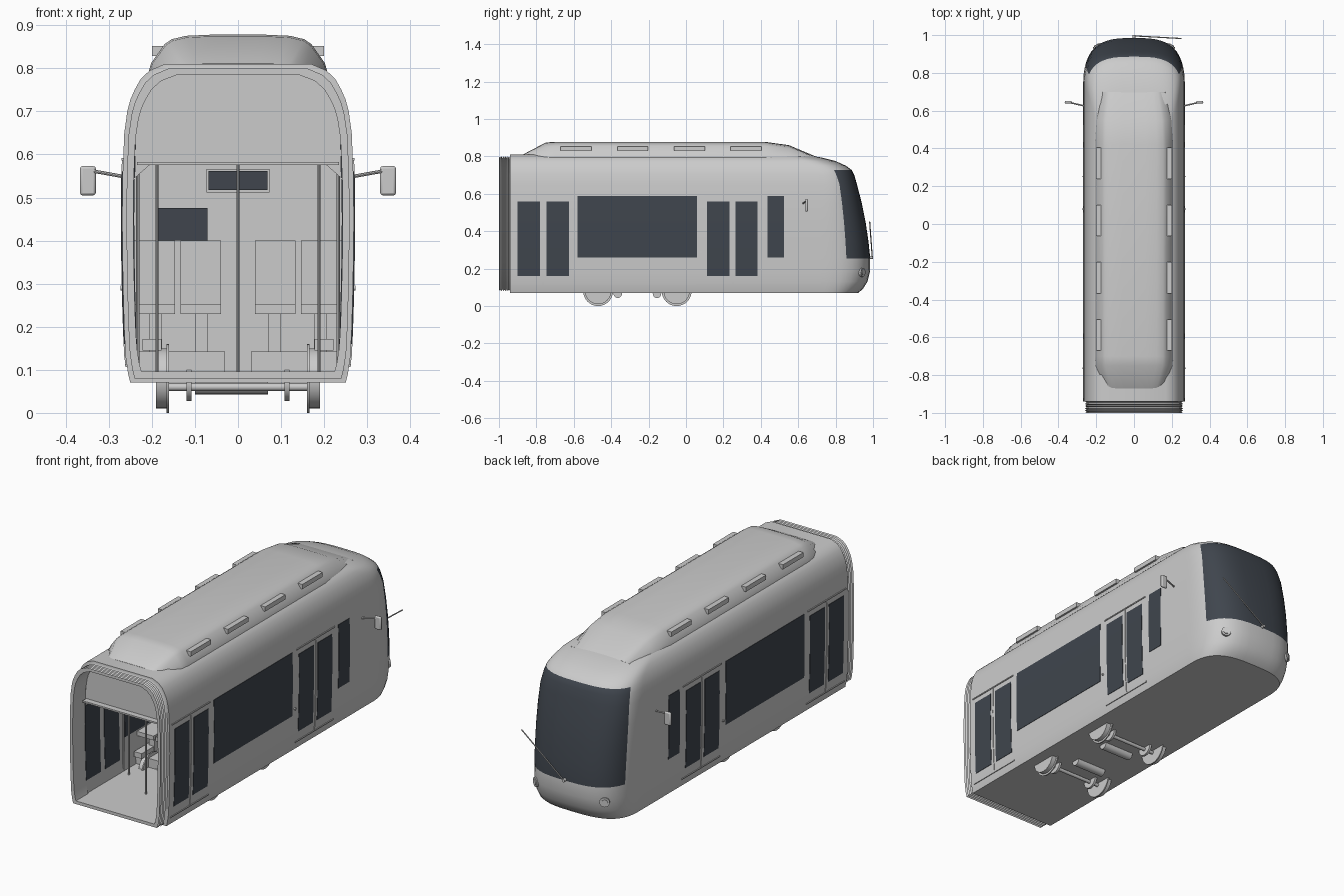
import bpy
import bmesh
from math import sin, cos, radians
from mathutils import Vector

default_cube = bpy.data.objects.get("Cube")
if default_cube:
    bpy.data.objects.remove(default_cube, do_unlink=True)


def make_material(name, colour):
    material = bpy.data.materials.new(name)
    material.use_nodes = True
    material.diffuse_color = (*colour, 1)
    shader = material.node_tree.nodes["Principled BSDF"]
    shader.inputs["Base Color"].default_value = (*colour, 1)
    return material


grey = make_material("light grey", (.6, .6, .6))
glass = make_material("dark glass", (.05, .06, .075))
parts = []


def finish(name, bm, materials, inward=False):
    bmesh.ops.recalc_face_normals(bm, faces=bm.faces)
    if inward:
        bmesh.ops.reverse_faces(bm, faces=bm.faces)
    mesh = bpy.data.meshes.new(name)
    bm.to_mesh(mesh)
    bm.free()
    for material in materials:
        mesh.materials.append(material)
    part = bpy.data.objects.new(name, mesh)
    bpy.context.collection.objects.link(part)
    parts.append(part)
    return part


def loft(name, loops, materials=(grey,), closed=True, start=True, end=True, rule=None, inward=False):
    """Skin a list of equal point loops, with optional end caps."""
    bm = bmesh.new()
    rings = [[bm.verts.new(point) for point in loop] for loop in loops]
    count = len(rings[0])
    for i, (low, high) in enumerate(zip(rings, rings[1:])):
        for j in range(count if closed else count - 1):
            k = (j + 1) % count
            face = bm.faces.new((low[j], low[k], high[k], high[j]))
            face.material_index = rule(i, j) if rule else 0
    if start:
        bm.faces.new(rings[0])
    if end:
        bm.faces.new(rings[-1])
    return finish(name, bm, materials, inward)


def box(name, low, high, material=grey):
    (x0, y0, z0), (x1, y1, z1) = low, high
    loops = [[(x0, y0, z), (x1, y0, z), (x1, y1, z), (x0, y1, z)] for z in (z0, z1)]
    return loft(name, loops, (material,))


def rod(name, a, b, radius, sides=12):
    a, b = Vector(a), Vector(b)
    bm = bmesh.new()
    bmesh.ops.create_cone(bm, cap_ends=True, segments=sides, radius1=radius,
                          radius2=radius, depth=(b - a).length)
    turn = (b - a).to_track_quat("Z", "Y").to_matrix()
    bmesh.ops.rotate(bm, verts=bm.verts, matrix=turn)
    bmesh.ops.translate(bm, verts=bm.verts, vec=(a + b) / 2)
    return finish(name, bm, (grey,))


# Body levels: height, half width, start of nose curve, nose tip
levels = [(.07, .25, .72, .92), (.09, .255, .72, .945), (.13, .261, .72, .97),
          (.19, .264, .72, .985), (.255, .266, .72, .985), (.35, .268, .72, .975),
          (.45, .269, .72, .96), (.55, .268, .72, .94), (.65, .264, .72, .914),
          (.7, .257, .7, .9), (.727, .25, .69, .886), (.75, .24, .67, .855),
          (.775, .226, .62, .8), (.795, .205, .55, .72), (.81, .17, .45, .62)]
BACK, BOTTOM, TOP = -.94, .07, .81


def half_width(z):
    for (z0, w0, *_), (z1, w1, *_) in zip(levels, levels[1:]):
        if z <= z1:
            return w0 + (w1 - w0) * (z - z0) / (z1 - z0)
    return levels[-1][1]


def nose(level, angle):
    z, w, y0, tip = level
    s, c = sin(radians(angle)), max(cos(radians(angle)), 0)
    x = w * abs(s) ** (2 / 3) * (1 if s > 0 else -1)
    return (x, y0 + (tip - y0) * c ** (2 / 3), z)


# Body shell, open at the gangway; the windscreen is a block of nose faces
EDGE = 68
half = [EDGE * i / 8 for i in range(9)] + [74, 80, 85, 88, 90]
angles = [-a for a in reversed(half[1:])] + half


def windscreen(i, j):
    if not 1 <= j <= len(angles) - 1:
        return 0
    inside = max(abs(angles[j - 1]), abs(angles[j])) <= EDGE
    return int(inside and .25 < levels[i][0] < .72)


shell = [[(-lv[1], BACK, lv[0])] + [nose(lv, a) for a in angles] + [(lv[1], BACK, lv[0])]
         for lv in levels]
loft("body_shell", shell, (grey, glass), closed=False, rule=windscreen)


# Gangway bellows: ribs outside, lining inside
def section(inset, y):
    scale = (TOP - BOTTOM - 2 * inset) / (TOP - BOTTOM)
    side = [(lv[1] - inset, BOTTOM + inset + (lv[0] - BOTTOM) * scale) for lv in levels]
    return [(x, y, z) for x, z in side] + [(-x, y, z) for x, z in reversed(side)]


LINING, DOORWAY = .026, -.9
ribs = [section(.018 if i % 2 else .01, BACK - .06 * i / 10) for i in range(11)]
loft("gangway_bellows", [section(0, BACK)] + ribs + [section(LINING, -1), section(LINING, DOORWAY)],
     start=False, end=False)

# Passenger room with lowered ceiling, and the panel above its entrance
CEILING, FLOOR, PARTITION = .58, .096, .6
wall = [(half_width(z) - LINING, z) for z in (FLOOR, .13, .25, .4, .545)] + [(.2, CEILING)]
room = wall + [(-x, z) for x, z in reversed(wall)]
loft("passenger_room", [[(x, y, z) for x, z in room] for y in (DOORWAY, PARTITION)],
     start=False, inward=True)
upper = [p for p in section(LINING, DOORWAY) if p[2] > CEILING]
corners = [(-.24, DOORWAY, .545), (-.2, DOORWAY, CEILING), (.2, DOORWAY, CEILING), (.24, DOORWAY, .545)]
bm = bmesh.new()
bm.faces.new([bm.verts.new(p) for p in upper + corners])
finish("entrance_panel", bm, (grey,))
box("entrance_lintel", (-.235, -.93, .575), (.235, DOORWAY, .583))


# Plates that follow the curve of the side walls
def wall_plate(name, side, y0, y1, z0, z1, offset, material):
    heights = [z0] + [lv[0] for lv in levels if z0 < lv[0] < z1] + [z1]
    loops = []
    for z in heights:
        outer = half_width(z) + offset
        inner = outer - .004
        loops.append([(side * x, y, z) for x, y in ((outer, y0), (outer, y1), (inner, y1), (inner, y0))])
    loft(name, loops, (material,))


windows = [("rear_door_glass", -.9, -.78, .16, .56), ("rear_door_glass", -.745, -.625, .16, .56),
           ("large_window", -.58, .06, .26, .587), ("front_door_glass", .112, .232, .16, .56),
           ("front_door_glass", .265, .382, .16, .56), ("small_window", .435, .525, .26, .587)]
for side in (1, -1):
    for name, y0, y1, z0, z1 in windows:
        wall_plate(name, side, y0, y1, z0, z1, .002, glass)
        wall_plate(name + "_inside", side, y0, y1, z0, min(z1, .543), -.024, glass)
    for y in (-.92, .095):
        wall_plate("door_top_rail", side, y, y + .31, .586, .592, .004, grey)
        wall_plate("door_sill_rail", side, y, y + .31, .107, .113, .004, grey)
        wall_plate("door_seam", side, y + .153, y + .159, .113, .586, .003, grey)
    rod("door_button", (side * .26, .08, .29), (side * .273, .08, .29), .006)

    # Mirrors
    rod("mirror_arm", (side * .262, .625, .548), (side * .34, .643, .562), .004, 8)
    mirror = box("mirror", (side * .33, .638, .505), (side * .367, .652, .573))
    bevel = mirror.modifiers.new("rounded", "BEVEL")
    bevel.width = .006
    bevel.segments = 2

    # Headlights
    x, y, z = nose(levels[3], side * 40)
    rod("headlight_ring", (x * .9, y - .03, z - .01), (x * 1.01, y + .005, z - .01), .024, 20)
    rod("headlight_lens", (x * .9, y - .03, z - .01), (x * 1.02, y + .008, z - .01), .015, 16)

# Roof fairing: station, half width, top height
ROOF = .79
stations = [(-.87, .16, .811), (-.75, .205, .874), (-.7, .208, .878), (.42, .208, .878),
            (.55, .2, .86), (.7, .17, .797)]
arch = [(1, 0), (.97, .25), (.82, .75), (.74, .88), (.58, .97), (.3, 1)]
arch += [(-x, z) for x, z in reversed(arch)]
loft("roof_fairing", [[(w * u, y, ROOF + (top - ROOF) * v) for u, v in arch] for y, w, top in stations])
for side in (1, -1):
    for i in range(4):
        y = -.67 + i * .303
        box("roof_vent", (side * .17, y, .828), (side * .2, y + .165, .852))

# Windscreen wiper
rod("wiper_arm", (0, .996, .26), (.25, .982, .45), .003, 8)
rod("wiper_pivot", (0, .97, .26), (0, 1, .26), .008)

# Running gear
AXLE = .08
for y in (-.47, -.05):
    rod("axle", (-.17, y, AXLE - .02), (.17, y, AXLE - .02), .009)
    for side in (1, -1):
        rod("wheel", (side * .164, y, AXLE), (side * .19, y, AXLE), .07, 32)
        rod("wheel_flange", (side * .16, y, AXLE), (side * .166, y, AXLE), AXLE, 32)
        rod("brake_disc", (side * .108, y, AXLE - .01), (side * .12, y, AXLE - .01), .042, 24)
        box("wheel_cover", (side * .178, y - .06, .145), (side * .222, y + .06, .172))
for y in (-.365, -.155):
    rod("motor", (-.1, y, .066), (.07, y, .066), .023, 20)

# Seats, plinths and grab poles
for side in (1, -1):
    for y in (-.4, -.08):
        box("seat_plinth", (side * .03, y - .1, FLOOR), (side * .235, y + .1, .142))
        for x in (.04, .146):
            box("seat_cushion", (side * x, y - .08, .23), (side * (x + .094), y + .08, .252))
            box("seat_back", (side * x, y + .06, .252), (side * (x + .094), y + .08, .4))
            box("seat_leg", (side * (x + .03), y - .03, .142), (side * (x + .06), y + .03, .23))
    for y in (-.62, .2):
        rod("grab_pole", (side * .188, y, FLOOR), (side * .188, y, CEILING), .004, 8)
    rod("door_pole", (side * .233, -.6, FLOOR), (side * .233, -.6, .56), .004, 8)
rod("centre_pole", (0, -.75, FLOOR), (0, -.75, CEILING), .004, 8)
box("sign_frame", (-.073, .57, .512), (.073, PARTITION, .566))
box("sign_screen", (-.068, .565, .517), (.068, .571, .561), glass)
box("partition_window", (-.186, .592, .4), (-.071, .598, .476), glass)

# Smooth shading with sharp edges kept
bpy.ops.object.select_all(action="DESELECT")
for part in parts:
    part.select_set(True)
bpy.context.view_layer.objects.active = parts[0]
bpy.ops.object.shade_smooth_by_angle(angle=radians(32))
